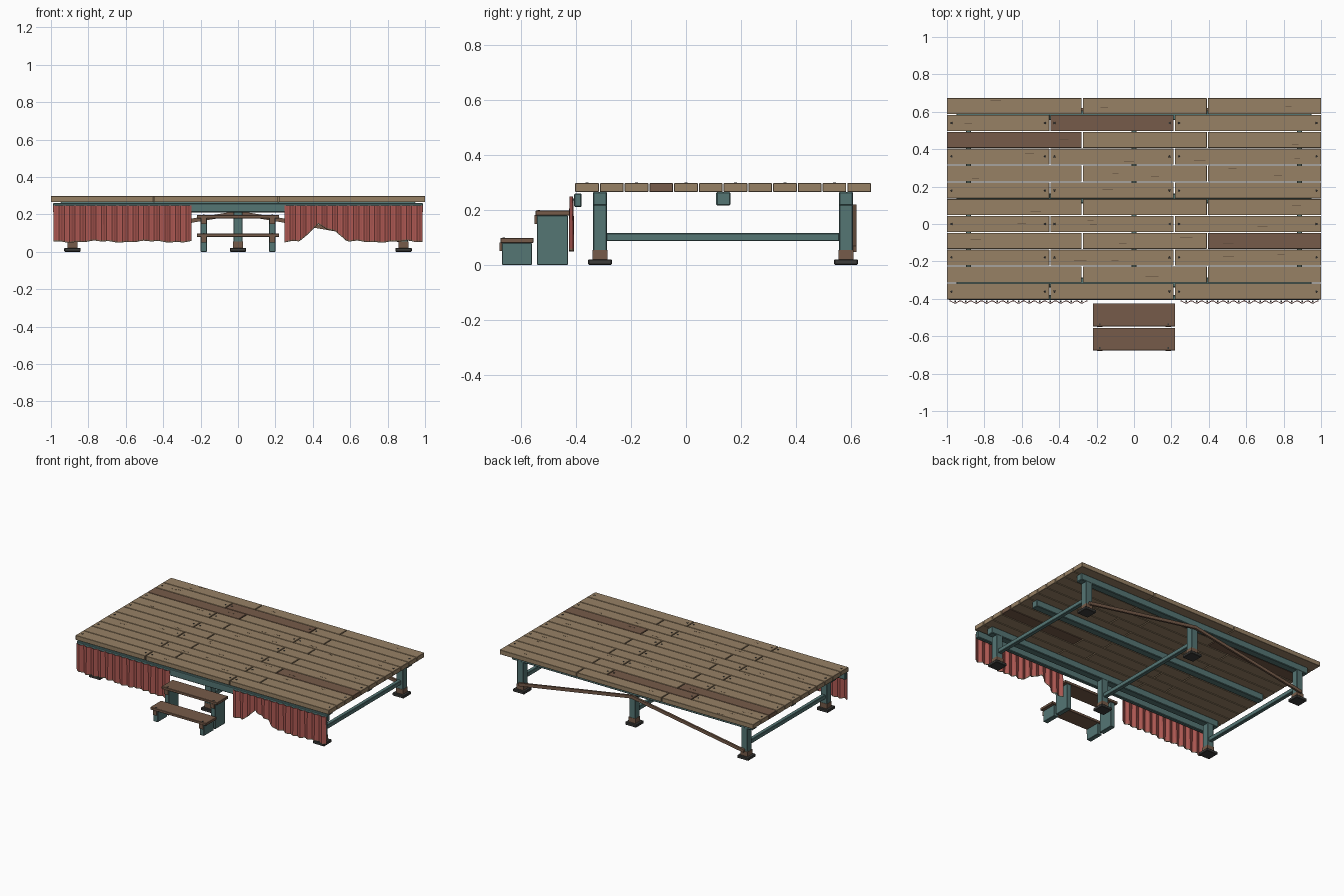
import bpy, bmesh, math, random
from mathutils import Vector

random.seed(4)
if "Cube" in bpy.data.objects:
    bpy.data.objects.remove(bpy.data.objects["Cube"], do_unlink=True)


def material(name, rgb):
    m = bpy.data.materials.new(name)
    m.use_nodes = True
    m.diffuse_color = (*rgb, 1)
    m.node_tree.nodes["Principled BSDF"].inputs["Base Color"].default_value = (*rgb, 1)
    return m


TAN = material("tan wood", (0.31, 0.22, 0.13))
BROWN = material("brown wood", (0.18, 0.105, 0.067))
TEAL = material("teal paint", (0.09, 0.18, 0.175))
RED = material("red cloth", (0.42, 0.098, 0.085))
HEM = material("faded hem", (0.25, 0.15, 0.10))
IRON = material("dark iron", (0.045, 0.045, 0.042))
GRAIN = material("dark grain", (0.10, 0.065, 0.04))


def add_object(name, bm, mats):
    bmesh.ops.recalc_face_normals(bm, faces=bm.faces)
    mesh = bpy.data.meshes.new(name)
    bm.to_mesh(mesh)
    bm.free()
    for m in mats:
        mesh.materials.append(m)
    ob = bpy.data.objects.new(name, mesh)
    bpy.context.collection.objects.link(ob)
    return ob


def box(name, x, y, z, mat, bevel=0.0):
    """Box from (low, high) ranges on each axis."""
    bm = bmesh.new()
    bmesh.ops.create_cube(bm, size=1)
    for v in bm.verts:
        v.co = [r[0] if c < 0 else r[1] for c, r in zip(v.co, (x, y, z))]
    if bevel:
        bmesh.ops.bevel(bm, geom=bm.edges[:], offset=bevel, segments=1, affect="EDGES")
    return add_object(name, bm, [mat])


def around(c, half):
    return (c - half, c + half)


# Deck planks in staggered rows, with nails in the even rows
ROWS, PITCH, FRONT = 12, 0.09, -0.405
DECK_LOW, DECK_TOP = 0.265, 0.297
dark_planks = {(3, 2), (9, 0), (10, 1)}
for row in range(ROWS):
    y0 = FRONT + row * PITCH
    yc = y0 + PITCH / 2
    cuts = [-1, -0.45, 0.215, 1] if row % 2 == 0 else [-1, -0.277, 0.392, 1]
    for i in range(3):
        a, b = cuts[i], cuts[i + 1]
        left = a + (0.003 if i else 0)
        right = b - (0.003 if i < 2 else 0)
        dark = (row, i) in dark_planks
        box("deck_plank", (left, right), (y0 + 0.002, y0 + PITCH - 0.002),
            (DECK_LOW, DECK_TOP), BROWN if dark else TAN, 0.0015)
        if row % 2 == 0:
            for x in (a + 0.025, b - 0.025):
                bm = bmesh.new()
                bmesh.ops.create_cone(bm, cap_ends=True, segments=8, radius1=0.006,
                                      radius2=0.005, depth=0.003)
                bmesh.ops.translate(bm, verts=bm.verts, vec=(x, yc, DECK_TOP + 0.001))
                add_object("deck_nail", bm, [IRON])
        # Thin grain marks
        for k in range(random.randint(0, 2)):
            x = random.uniform(a + 0.08, b - 0.12)
            y = yc + random.uniform(-0.03, 0.03)
            box("grain_mark", (x, x + random.uniform(0.03, 0.07)), around(y, 0.0012),
                (DECK_TOP - 0.001, DECK_TOP + 0.0006), GRAIN)

# Long beams under the deck
for name, y in (("front_beam", -0.313), ("middle_beam", 0.136), ("back_beam", 0.582)):
    box(name, (-0.95, 0.95), around(y, 0.026), (0.216, DECK_LOW), TEAL, 0.004)
box("front_rim", (-0.99, 0.99), (-0.407, -0.38), (0.21, 0.26), TEAL, 0.004)

# Posts, patched bases, feet and the rails between each pair
for x in (-0.885, 0, 0.885):
    for y in (-0.313, 0.582):
        box("post", around(x, 0.025), around(y, 0.025), (0.02, 0.24), TEAL, 0.003)
        box("post_base_wrap", around(x, 0.027), around(y, 0.027), (0.018, 0.054), BROWN)
        box("post_foot", around(x, 0.044), around(y, 0.043), (0, 0.02), IRON, 0.003)
    box("cross_rail", around(x, 0.014), (-0.29, 0.558), (0.086, 0.116), TEAL, 0.003)

# Diagonal braces along the back, meeting high at the middle post
for side in (-1, 1):
    a, b = Vector((side * 0.89, 0.614, 0.058)), Vector((0, 0.614, 0.208))
    ob = box("back_brace", around(0, (b - a).length / 2), around(0, 0.007),
             around(0, 0.011), BROWN)
    ob.location = (a + b) / 2
    ob.rotation_euler = (b - a).to_track_quat("X", "Z").to_euler()

# Steps: two treads on side supports
for name, y0, y1, top in (("lower", -0.675, -0.555, 0.098), ("upper", -0.548, -0.424, 0.197)):
    box(name + "_tread", (-0.22, 0.22), (y0, y1), (top - 0.018, top), BROWN, 0.002)
    for side in (-1, 1):
        x = side * 0.183
        box(name + "_step_support", around(x, 0.017), (y0 + 0.006, y1 - 0.006),
            (0, top - 0.018), TEAL, 0.002)
        box(name + "_step_patch", around(x, 0.015), (y0 - 0.003, y0 + 0.007),
            (top - 0.048, top - 0.016), BROWN)
        box(name + "_tread_nail", around(x, 0.005), around(y0 + 0.012, 0.005),
            (top - 0.002, top + 0.002), IRON)

# Pleated skirt cloth; the left half has a torn gap
tear = [(0.32, 0.05), (0.37, 0.09), (0.43, 0.15), (0.47, 0.122), (0.52, 0.11), (0.59, 0.05)]


def hem_height(x):
    base = 0.054 + 0.004 * math.sin(x * 23) + 0.002 * math.sin(x * 71)
    for (xa, za), (xb, zb) in zip(tear, tear[1:]):
        if xa <= x < xb:
            return max(base, za + (zb - za) * (x - xa) / (xb - xa))
    return base


def skirt(name, x0, x1, pleats=13, steps=6):
    bm = bmesh.new()
    columns = []
    for i in range(pleats * steps + 1):
        x = x0 + (x1 - x0) * i / (pleats * steps)
        wave = math.cos(2 * math.pi * i / steps)
        low = hem_height(x)
        columns.append([bm.verts.new((x, -0.417 + wave * amp, z))
                        for z, amp in ((0.248, 0.005), (low + 0.007, 0.008), (low, 0.008))])
    for p, q in zip(columns, columns[1:]):
        for k in range(2):
            face = bm.faces.new((p[k], q[k], q[k + 1], p[k + 1]))
            face.material_index = k
    ob = add_object(name, bm, [RED, HEM])
    thick = ob.modifiers.new("thickness", "SOLIDIFY")
    thick.thickness = 0.003
    thick.offset = 0
    # Tacks along the top edge
    for i in range(pleats):
        x = x0 + (x1 - x0) * (i + 0.5) / pleats
        box(name + "_tack", around(x, 0.004), (-0.418, -0.408), around(0.238, 0.004), IRON)


skirt("right_skirt", -0.985, -0.25)
skirt("left_skirt", 0.25, 0.985)
